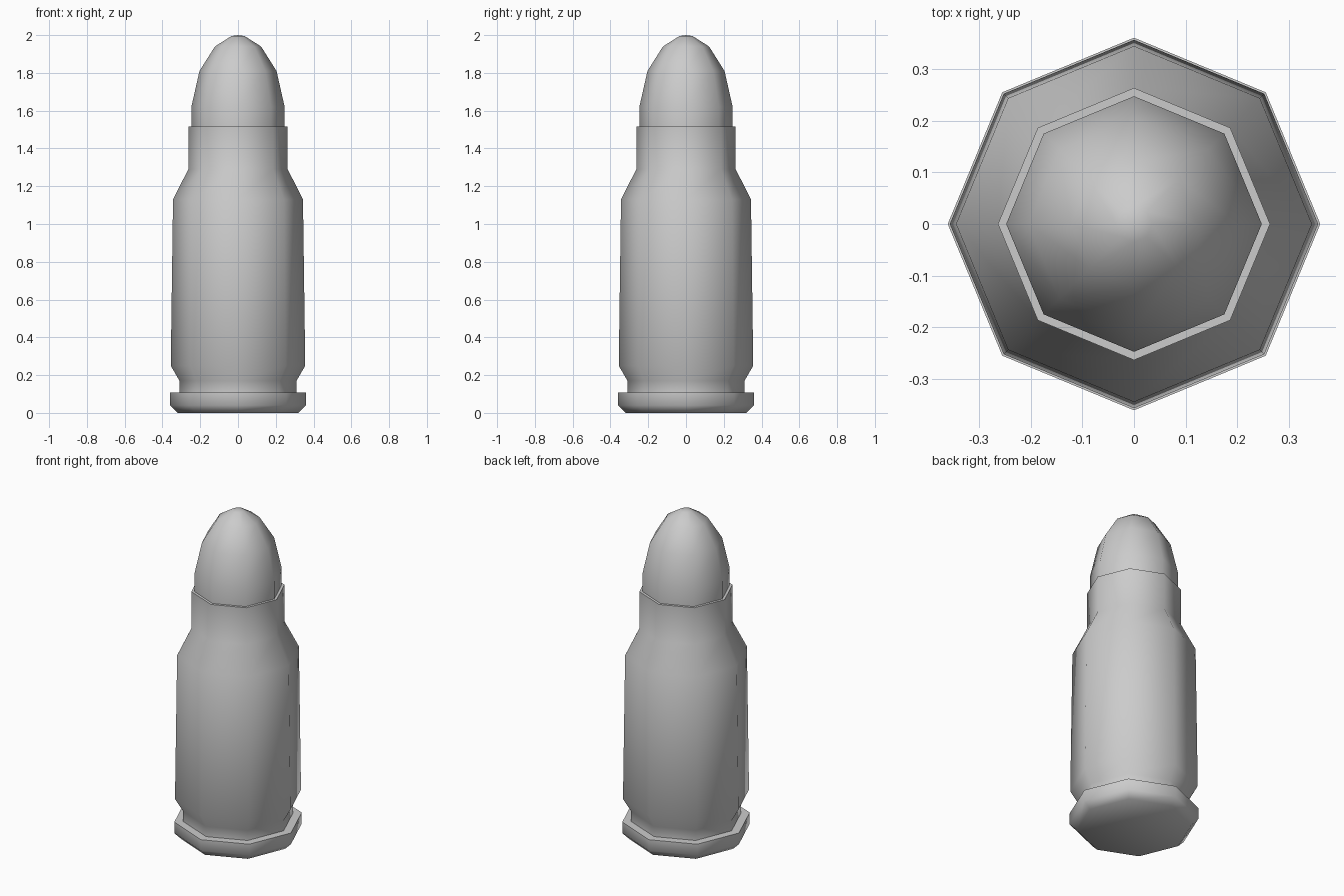
import bpy, bmesh, math

if "Cube" in bpy.data.objects:
    bpy.data.objects.remove(bpy.data.objects["Cube"])

SIDES = 8


def lathe(name, profile):
    """Revolve (radius, z) points into an eight-sided smooth part; radius 0 makes a pole."""
    bm = bmesh.new()
    rings = []
    for r, z in profile:
        if r == 0:
            rings.append([bm.verts.new((0, 0, z))] * SIDES)
        else:
            rings.append([bm.verts.new((r * math.cos(math.tau * i / SIDES),
                                        r * math.sin(math.tau * i / SIDES), z))
                          for i in range(SIDES)])
    for a, b in zip(rings, rings[1:]):
        for i in range(SIDES):
            j = (i + 1) % SIDES
            bm.faces.new(list(dict.fromkeys((a[i], a[j], b[j], b[i]))))
    mesh = bpy.data.meshes.new(name)
    bm.to_mesh(mesh)
    bm.free()
    ob = bpy.data.objects.new(name, mesh)
    bpy.context.collection.objects.link(ob)
    bpy.ops.object.select_all(action='DESELECT')
    ob.select_set(True)
    bpy.context.view_layer.objects.active = ob
    bpy.ops.object.shade_smooth_by_angle(angle=math.radians(65))
    return ob


# Case: base, rim, extractor groove, tapered body, shoulder, neck and mouth lip
lathe("case", [(0, 0), (0.32, 0), (0.36, 0.04), (0.36, 0.108), (0.31, 0.108),
               (0.31, 0.17), (0.356, 0.25), (0.344, 1.13), (0.263, 1.29),
               (0.263, 1.515), (0.247, 1.515)])

# Bullet: ogive tip seated in the case mouth
lathe("bullet", [(0.247, 1.515), (0.247, 1.62), (0.204, 1.81),
                 (0.122, 1.94), (0.035, 1.995), (0, 2.0)])
